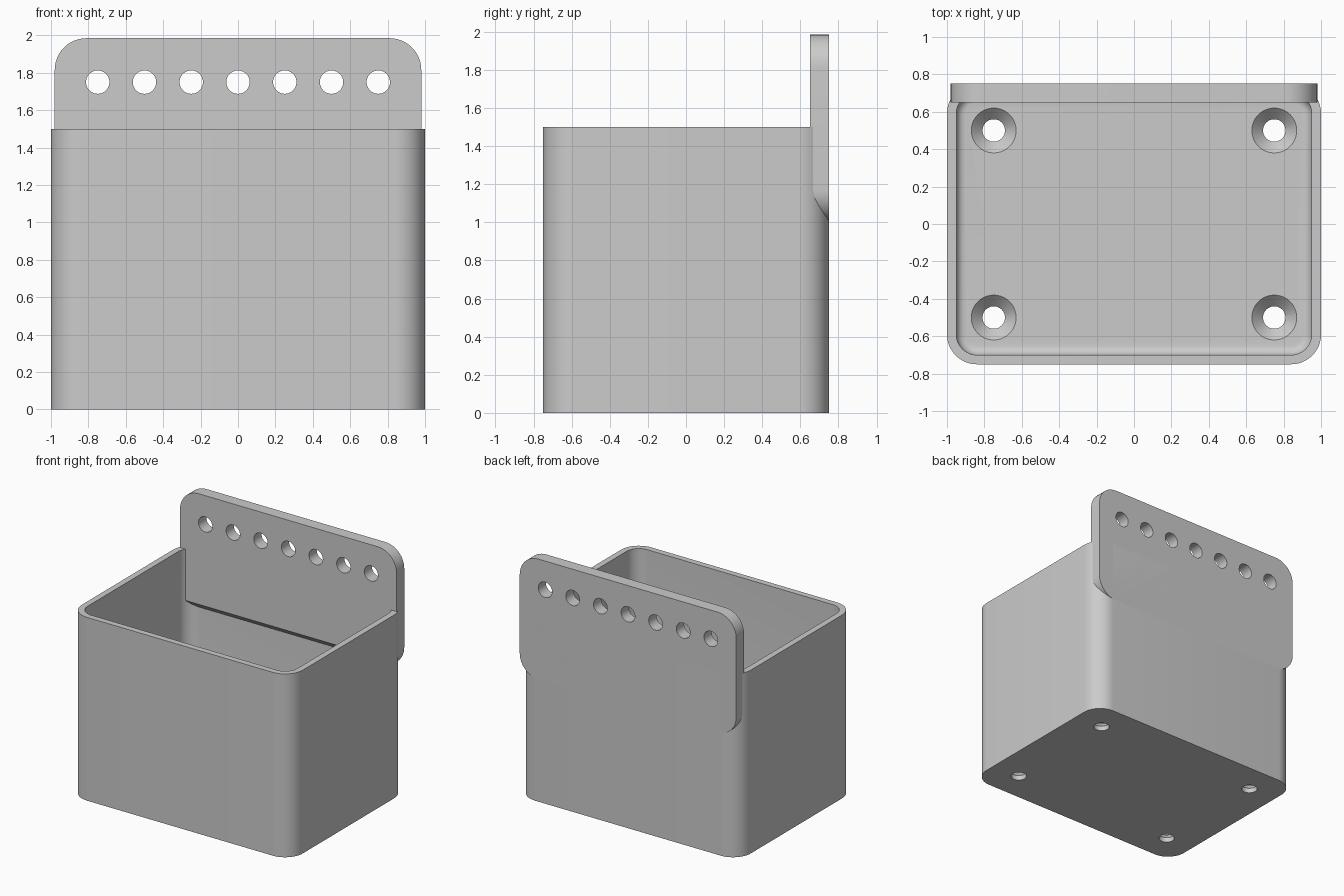
import bpy, bmesh, math
from mathutils import Vector

cube = bpy.data.objects.get("Cube")
if cube:
    bpy.data.objects.remove(cube, do_unlink=True)

grey = bpy.data.materials.new("plain grey")
grey.use_nodes = True
GREY = (0.6, 0.6, 0.6, 1)
grey.diffuse_color = GREY
grey.node_tree.nodes["Principled BSDF"].inputs["Base Color"].default_value = GREY


def rounded_rect(w, h, r, seg=12):
    """Outline of a centred rectangle with round corners."""
    pts = []
    for i, (sx, sy) in enumerate([(1, 1), (-1, 1), (-1, -1), (1, -1)]):
        for k in range(seg + 1):
            a = (i + k / seg) * math.pi / 2
            pts.append((sx * (w / 2 - r) + r * math.cos(a),
                        sy * (h / 2 - r) + r * math.sin(a)))
    return pts


def circle(r, seg=40):
    return [(r * math.cos(2 * math.pi * k / seg), r * math.sin(2 * math.pi * k / seg))
            for k in range(seg)]


def loft(rings):
    """Closed solid through a list of 3D rings with equal point counts."""
    bm = bmesh.new()
    loops = [[bm.verts.new(p) for p in ring] for ring in rings]
    n = len(loops[0])
    for a, b in zip(loops, loops[1:]):
        for i in range(n):
            j = (i + 1) % n
            bm.faces.new((a[i], a[j], b[j], b[i]))
    bm.faces.new(loops[0][::-1])
    bm.faces.new(loops[-1])
    bmesh.ops.recalc_face_normals(bm, faces=bm.faces)
    return bm


def finish(name, bm):
    mesh = bpy.data.meshes.new(name)
    bm.to_mesh(mesh)
    bm.free()
    obj = bpy.data.objects.new(name, mesh)
    bpy.context.collection.objects.link(obj)
    mesh.materials.append(grey)
    return obj


def activate(obj):
    bpy.ops.object.select_all(action='DESELECT')
    obj.select_set(True)
    bpy.context.view_layer.objects.active = obj


def cut(obj, bm):
    """Subtract a solid from an object, then discard the cutter."""
    tool = finish("cutter", bm)
    tool.hide_render = True
    mod = obj.modifiers.new("cut", 'BOOLEAN')
    mod.operation = 'DIFFERENCE'
    mod.solver = 'EXACT'
    mod.object = tool
    activate(obj)
    bpy.ops.object.modifier_apply(modifier=mod.name)
    bpy.data.objects.remove(tool, do_unlink=True)


def flat_ring(pts, z, cx=0, cy=0):
    return [(cx + x, cy + y, z) for x, y in pts]


def upright_ring(pts, y, cx, cz):
    return [(cx + x, y, cz + z) for x, z in pts]


# Open box
WALL, FLOOR, FILLET = 0.05, 0.1, 0.05
outline = rounded_rect(2, 1.5, 0.16)
box = finish("box", loft([flat_ring(outline, 0), flat_ring(outline, 1.5)]))

# Cavity with a filleted floor edge
rings = []
for k in range(7):
    a = k / 6 * math.pi / 2
    inset = WALL + FILLET * (1 - math.sin(a))
    rings.append(flat_ring(rounded_rect(2 - 2 * inset, 1.5 - 2 * inset, 0.16 - inset),
                           FLOOR + FILLET * (1 - math.cos(a))))
rings.append(flat_ring(rounded_rect(2 - 2 * WALL, 1.5 - 2 * WALL, 0.16 - WALL), 1.7))
cut(box, loft(rings))

# Countersunk floor holes
for sx in (-1, 1):
    for sy in (-1, 1):
        profile = [(0.06, -0.1), (0.06, FLOOR - 0.06), (0.12, FLOOR), (0.12, FLOOR + 0.04)]
        cut(box, loft([flat_ring(circle(r), z, sx * 0.75, sy * 0.5) for r, z in profile]))

# Back plate with a sloped lower edge on its inner side
BOTTOM, TOP = 1.0, 1.985
shape = rounded_rect(1.96, TOP - BOTTOM, 0.17)
mid = (TOP + BOTTOM) / 2
bm = loft([upright_ring(shape, y, 0, mid) for y in (0.65, 0.75)])
res = bmesh.ops.bisect_plane(bm, geom=bm.verts[:] + bm.edges[:] + bm.faces[:],
                             plane_co=Vector((0, 0.65, 1.08)),
                             plane_no=Vector((0, -1, -1)).normalized(), clear_outer=True)
bmesh.ops.holes_fill(bm, edges=[e for e in bm.edges if e.is_boundary], sides=0)
bmesh.ops.recalc_face_normals(bm, faces=bm.faces)
plate = finish("back_plate", bm)

# Row of round holes in the plate
for i in range(-3, 4):
    cut(plate, loft([upright_ring(circle(0.0625), y, i * 0.25, 1.75) for y in (0.5, 0.9)]))

for obj in (box, plate):
    activate(obj)
    bpy.ops.object.shade_smooth_by_angle(angle=math.radians(30))
